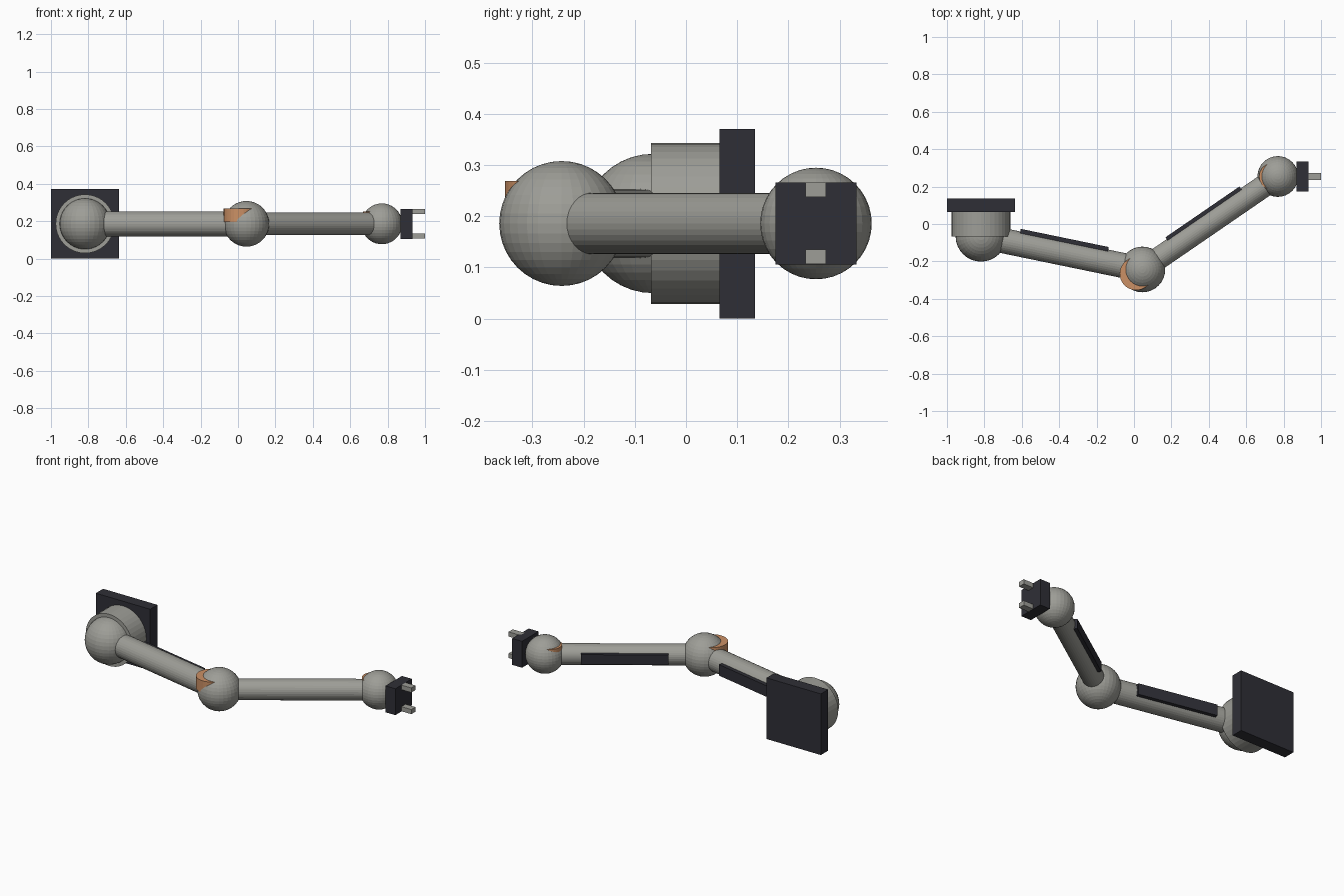
import bpy, math
from mathutils import Vector

if "Cube" in bpy.data.objects:
    bpy.data.objects.remove(bpy.data.objects["Cube"])


def material(name, rgb):
    m = bpy.data.materials.new(name)
    m.diffuse_color = (*rgb, 1)
    m.use_nodes = True
    m.node_tree.nodes["Principled BSDF"].inputs["Base Color"].default_value = m.diffuse_color
    return m


GREY = material("warm_grey", (0.34, 0.34, 0.31))
DARK = material("dark_slate", (0.028, 0.028, 0.037))
ORANGE = material("copper_orange", (0.60, 0.28, 0.13))


def finish(name, mat):
    o = bpy.context.object
    o.name = name
    o.data.materials.append(mat)
    return o


def box(name, lo, hi, mat):
    lo, hi = Vector(lo), Vector(hi)
    bpy.ops.mesh.primitive_cube_add(size=1, location=(lo + hi) / 2)
    o = finish(name, mat)
    o.scale = hi - lo
    return o


def tube(name, a, b, r, mat, sides=32):
    a, b = Vector(a), Vector(b)
    bpy.ops.mesh.primitive_cylinder_add(vertices=sides, radius=r, depth=(b - a).length, location=(a + b) / 2)
    o = finish(name, mat)
    o.rotation_euler = (b - a).to_track_quat('Z', 'Y').to_euler()
    return o


def ball(name, c, r):
    bpy.ops.mesh.primitive_uv_sphere_add(segments=32, ring_count=20, radius=r, location=c)
    return finish(name, GREY)


Z = 0.186
SHOULDER = Vector((-0.818, -0.065, Z))
ELBOW = Vector((0.045, -0.243, Z))
WRIST = Vector((0.769, 0.254, Z))

# wall mount
box("mount_plate", (-1, 0.065, 0), (-0.635, 0.135, 0.371), DARK)
tube("mount_drum", (-0.818, 0.066, Z), (-0.818, -0.068, Z), 0.157, GREY, 40)

# ball joints
ball("shoulder_joint", SHOULDER, 0.136)
ball("elbow_joint", ELBOW, 0.122)
ball("wrist_joint", WRIST, 0.109)


# arm links, each with a dark strip along the back side
def link(name, a, b, r, reach):
    tube(name, a, b, r, GREY)
    d = (b - a).normalized()
    side = Vector((-d.y, d.x, 0))
    depth = reach - 0.6 * r
    o = box(name + "_strip", (0, 0, 0), (0.48, depth, r), DARK)
    o.location = (a + b) / 2 + side * (reach - depth / 2)
    o.rotation_euler = (0, 0, math.atan2(d.y, d.x))


link("upper_arm", SHOULDER, ELBOW, 0.067, 0.081)
link("forearm", ELBOW, WRIST, 0.060, 0.072)


# orange collars set behind the elbow and wrist
def collar(name, c, d, r, z0, z1):
    p = c - d
    tube(name, (p.x, p.y, z0), (p.x, p.y, z1), r, ORANGE)


collar("elbow_collar", ELBOW, (WRIST - ELBOW).normalized() * 0.041, 0.0876, 0.195, 0.269)
collar("wrist_collar", WRIST, Vector((0.03, 0, 0)), 0.07, 0.195, 0.253)

# gripper
box("gripper_block", (0.868, 0.175, 0.106), (0.934, 0.333, 0.266), DARK)
for name, z0 in (("lower_finger", 0.107), ("upper_finger", 0.238)):
    box(name, (0.92, 0.234, z0), (1.0, 0.274, z0 + 0.028), GREY)
